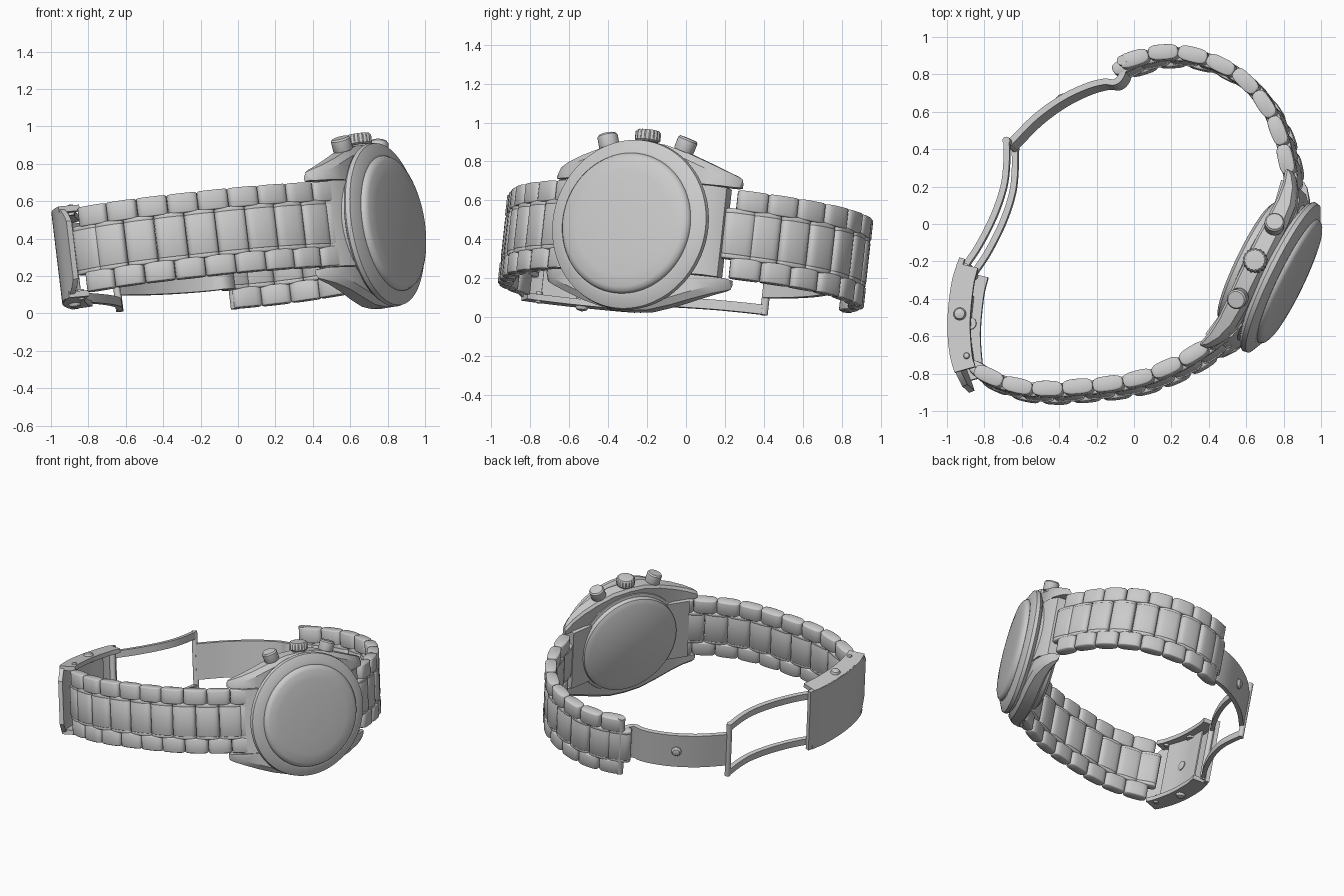
import bpy, bmesh
from math import cos, sin, pi, radians
from mathutils import Matrix, Vector

cube = bpy.data.objects.get("Cube")
if cube:
    bpy.data.objects.remove(cube, do_unlink=True)

steel = bpy.data.materials.new("brushed_steel")
steel.use_nodes = True
GREY = (0.6, 0.6, 0.6, 1)
steel.diffuse_color = GREY
steel.node_tree.nodes["Principled BSDF"].inputs["Base Color"].default_value = GREY

# Tilted frame of the bracelet loop, and frame of the case (along band, across band, out of dial)
tilt = Vector((0, 0, 1)).rotation_difference(Vector((-0.12, 0.11, 1))).to_matrix().to_4x4()
BAND = Matrix.Translation((0, 0, 0.35)) @ tilt
along, out = Vector((0.44, 0.9, 0)).normalized(), Vector((0.9, -0.44, 0)).normalized()
CASE = (BAND @ Matrix.Translation(along * 0.085 + out * 0.045)
        @ Matrix((along, (0, 0, 1), out)).transposed().to_4x4())


def loft(bm, rings):
    """Skin a list of equal point rings and cap both ends."""
    vs = [[bm.verts.new(p) for p in r] for r in rings]
    n = len(vs[0])
    for a, b in zip(vs, vs[1:]):
        for i in range(n):
            bm.faces.new((a[i], a[(i + 1) % n], b[(i + 1) % n], b[i]))
    bm.faces.new(vs[0][::-1])
    bm.faces.new(vs[-1])


def finish(name, bm, frame, angle=35):
    bmesh.ops.transform(bm, matrix=frame, verts=bm.verts)
    bmesh.ops.recalc_face_normals(bm, faces=bm.faces)
    me = bpy.data.meshes.new(name)
    bm.to_mesh(me)
    bm.free()
    me.materials.append(steel)
    me.shade_smooth()
    me.set_sharp_from_angle(angle=radians(angle))
    ob = bpy.data.objects.new(name, me)
    bpy.context.collection.objects.link(ob)


def lathe(name, profile, frame, segs=64, flute=0.0):
    """Turn (radius, height) points; flute cuts alternate ribs inward."""
    bm = bmesh.new()
    loft(bm, [[(r * (1 - flute * (i // 2 % 2)) * cos(2 * pi * i / segs),
                r * (1 - flute * (i // 2 % 2)) * sin(2 * pi * i / segs), z)
               for i in range(segs)] for r, z in profile])
    finish(name, bm, frame)


def smooth_path(pts, steps=8):
    """Catmull-Rom curve through the points."""
    p = [Vector(q) for q in pts]
    p = [2 * p[0] - p[1]] + p + [2 * p[-1] - p[-2]]
    res = []
    for a, b, c, d in zip(p, p[1:], p[2:], p[3:]):
        for k in range(steps):
            t = k / steps
            res.append(0.5 * (2 * b + (c - a) * t + (2 * a - 5 * b + 4 * c - d) * t * t
                              + (3 * b - a - 3 * c + d) * t ** 3))
    return res + [p[-2]]


def ribbon(name, pts, o0, o1, c0, c1, taper=None):
    """Strip along a path, from offset o0 to o1 sideways and c0 to c1 in width."""
    path, bm, rings = smooth_path(pts), bmesh.new(), []
    last = len(path) - 1
    for i, p in enumerate(path):
        t = (path[min(i + 1, last)] - path[max(i - 1, 0)]).normalized()
        nrm = Vector((-t.y, t.x))
        s = taper(i / last) if taper else 1
        rings.append([(*(p + nrm * o), c * s) for o, c in ((o0, c0), (o1, c0), (o1, c1), (o0, c1))])
    loft(bm, rings)
    finish(name, bm, BAND)


def station(path, s):
    """Point and direction at arc fraction s."""
    seg = [(b - a).length for a, b in zip(path, path[1:])]
    d = s * sum(seg)
    for i, l in enumerate(seg):
        if d <= l or i == len(seg) - 1:
            return path[i].lerp(path[i + 1], d / l), (path[i + 1] - path[i]).normalized()
        d -= l


def add_link(bm, p, t, length, thick, c0, c1):
    """Oblong link with slightly softened ends."""
    e = 0.007
    nrm, rings = Vector((-t.y, t.x)), []
    for c, inset in ((c0, e), (c0 + e / 2, e / 4), (c0 + e, 0), (c1 - e, 0), (c1 - e / 2, e / 4), (c1, e)):
        ring = []
        for k in range(20):
            x, y = cos(pi * k / 10), sin(pi * k / 10)
            x, y = [abs(v) ** 0.62 * (1 if v > 0 else -1) for v in (x, y)]
            ring.append((*(p + t * x * (length / 2 - inset) + nrm * y * (thick / 2 - inset)), c))
        rings.append(ring)
    loft(bm, rings)


def bracelet(name, pts, count):
    path = smooth_path(pts)
    pitch = sum((b - a).length for a, b in zip(path, path[1:])) / count
    outer, middle, strips = bmesh.new(), bmesh.new(), bmesh.new()
    for i in range(count):
        p, t = station(path, (i + 0.5) / count)
        for s in (-1, 1):
            add_link(outer, p, t, pitch, 0.082, *sorted((s * 0.122, s * 0.228)))
    for i in range(count + 1):
        p, t = station(path, min(max(i / count, 0.02), 0.98))
        add_link(middle, p, t, pitch, 0.08, -0.11, 0.11)
        for s in (-1, 1):
            add_link(strips, p, t, pitch, 0.075, *sorted((s * 0.1, s * 0.13)))
    finish(name + "_outer_links", outer, BAND)
    finish(name + "_middle_links", middle, BAND)
    finish(name + "_thin_strips", strips, BAND)


# Case drum with stepped back, bezel and domed crystal
lathe("case_body", [(0.33, 0.585), (0.365, 0.605), (0.37, 0.635), (0.39, 0.64), (0.4, 0.66),
                    (0.4, 0.755), (0.4, 0.77)], CASE, 96)
lathe("bezel", [(0.41, 0.76), (0.43, 0.77), (0.442, 0.785), (0.438, 0.81), (0.38, 0.84), (0.36, 0.84)], CASE, 96)
lathe("crystal", [(0.365, 0.83), (0.365, 0.845), (0.355, 0.862), (0.335, 0.872), (0.27, 0.88),
                  (0.15, 0.885), (0.03, 0.887)], CASE, 96)

# Four lugs: (along, inner, outer, back, front) sections
LUG = [(0.0, 0.3, 0.437, 0.645, 0.765), (0.12, 0.26, 0.43, 0.645, 0.765), (0.25, 0.236, 0.395, 0.645, 0.76),
       (0.36, 0.236, 0.355, 0.64, 0.745), (0.45, 0.236, 0.32, 0.625, 0.71), (0.505, 0.236, 0.298, 0.605, 0.67),
       (0.525, 0.24, 0.285, 0.605, 0.64)]
bm = bmesh.new()
for sx in (-1, 1):
    for sy in (-1, 1):
        loft(bm, [[(sx * t, sy * a, b0), (sx * t, sy * a, b1), (sx * t, sy * (b - 0.035), b1),
                   (sx * t, sy * b, b1 - 0.025), (sx * t, sy * b, b0 + 0.015), (sx * t, sy * (b - 0.02), b0)]
                  for t, a, b, b0, b1 in LUG])
finish("lugs", bm, CASE, 30)

# Solid end pieces between the lugs
bm = bmesh.new()
for s in (-1, 1):
    loft(bm, [[(s * 0.3, c, 0.63), (s * 0.3, c, 0.765), (s * 0.41, c, 0.735), (s * 0.47, c, 0.68), (s * 0.46, c, 0.6)]
              for c in (-0.232, 0.232)])
finish("end_pieces", bm, CASE)


# Crown and two pushers on the upper flank
def flank(u, deg):
    return CASE @ Matrix.Translation((u, 0, 0.705)) @ Matrix.Rotation(radians(deg), 4, 'Z') @ Matrix.Rotation(-pi / 2, 4, 'X')


lathe("crown_stem", [(0.045, 0.4), (0.045, 0.47)], flank(0, 0), 32)
lathe("crown", [(0.056, 0.445), (0.066, 0.453), (0.066, 0.492), (0.056, 0.504), (0.02, 0.507)], flank(0, 0), 72, 0.07)
for side, s in (("upper", 1), ("lower", -1)):
    base = flank(s * 0.08, -s * 18)
    lathe(side + "_pusher_stem", [(0.032, 0.3), (0.032, 0.44)], base, 32)
    lathe(side + "_pusher", [(0.05, 0.425), (0.053, 0.431), (0.053, 0.487), (0.045, 0.497), (0.01, 0.498)], base, 32)

# Two bracelet strands
bracelet("front_strand", [(-0.82, -0.79), (-0.74, -0.84), (-0.59, -0.89), (-0.43, -0.905), (-0.27, -0.895),
                          (-0.1, -0.88), (0.06, -0.85), (0.21, -0.795), (0.36, -0.715), (0.55, -0.58)], 9)
bracelet("back_strand", [(-0.055, 0.835), (0.03, 0.87), (0.17, 0.9), (0.315, 0.89), (0.465, 0.84), (0.605, 0.755),
                         (0.715, 0.63), (0.79, 0.49), (0.835, 0.34), (0.855, 0.24)], 8)

# Clasp cover with rounded lip, side walls and side buttons
COVER = [(-0.91, -0.2), (-0.952, -0.34), (-0.972, -0.55), (-0.955, -0.74), (-0.9, -0.885)]
ribbon("clasp_cover", COVER, 0, 0.03, -0.245, 0.245, lambda t: 1 if t < 0.8 else 1 - 9 * (t - 0.8) ** 2)
for side, s in (("upper", 1), ("lower", -1)):
    c0, c1 = sorted((s * 0.215, s * 0.247))
    ribbon(side + "_clasp_wall", [(-0.925, -0.23), (-0.95, -0.34), (-0.968, -0.55), (-0.955, -0.74), (-0.935, -0.82)],
           0.003, 0.118, c0, c1)
    for name, x, y, r in (("button", -0.905, -0.505, 0.034), ("pin", -0.867, -0.73, 0.017)):
        lathe(f"{side}_clasp_{name}", [(r, 0.2), (r, 0.25), (r * 0.8, 0.25 + r * 0.4), (r * 0.2, 0.25 + r * 0.6)],
              BAND @ Matrix.Translation((x, y, 0)) @ Matrix.Rotation(0 if s > 0 else pi, 4, 'X'), 24)
ribbon("clasp_floor", [(-0.885, -0.72), (-0.905, -0.55), (-0.89, -0.36)], -0.005, 0.005, -0.22, 0.22)
lathe("clasp_floor_stud", [(0.035, -0.02), (0.035, 0.012), (0.025, 0.016)],
      BAND @ Matrix.Translation((-0.905, -0.55, 0)) @ Matrix.Rotation(pi / 2, 4, 'Y'), 24)

# Folding arms: a pair of thin bars, then a single blade with a stud
BAR = [(-0.89, -0.25), (-0.81, -0.13), (-0.73, 0.03), (-0.68, 0.18), (-0.665, 0.3), (-0.665, 0.43)]
for side, s in (("upper", 1), ("lower", -1)):
    ribbon(side + "_fold_bar", BAR, -0.016, 0.016, *sorted((s * 0.165, s * 0.215)))
ribbon("fold_blade", [(-0.66, 0.425), (-0.52, 0.565), (-0.38, 0.665), (-0.25, 0.727), (-0.155, 0.752),
                      (-0.095, 0.75), (-0.058, 0.785), (-0.04, 0.85)], -0.016, 0.016, -0.13, 0.13)
lathe("blade_stud", [(0.035, 0), (0.035, 0.025), (0.025, 0.038), (0.008, 0.042)],
      BAND @ Matrix.Translation((-0.385, 0.66, 0)) @ Vector((0, 0, 1)).rotation_difference(
          Vector((-0.5, 0.85, 0))).to_matrix().to_4x4(), 24)

# Hinge pins
for name, x, y, r, h in (("fold_hinge", -0.665, 0.43, 0.02, 0.217), ("clasp_hinge", -0.885, -0.25, 0.022, 0.225),
                         ("strand_hinge", -0.045, 0.855, 0.026, 0.23)):
    lathe(name, [(r, -h), (r, h)], BAND @ Matrix.Translation((x, y, 0)), 24)
